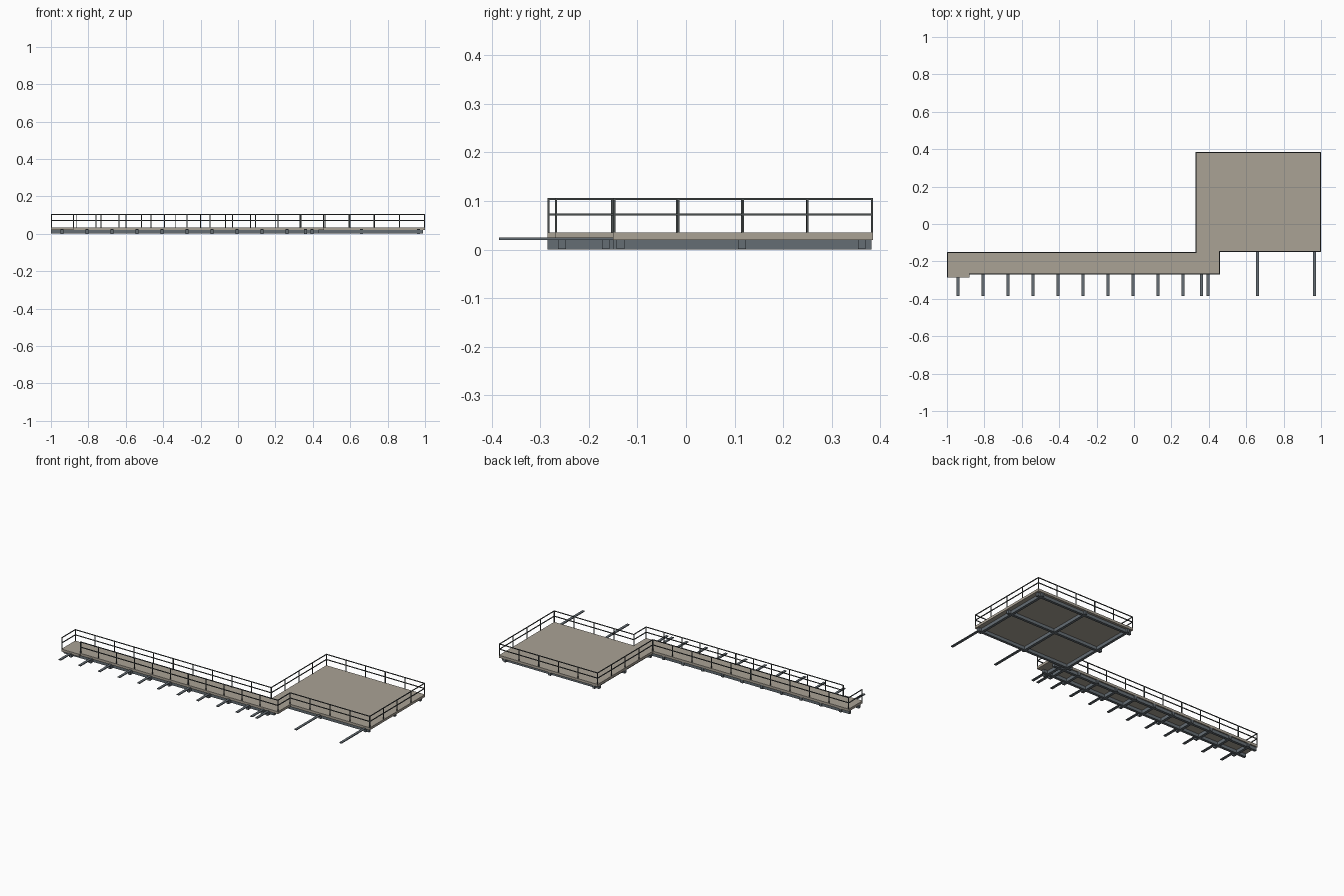
import bpy, bmesh
from mathutils import Vector

if "Cube" in bpy.data.objects:
    bpy.data.objects.remove(bpy.data.objects["Cube"], do_unlink=True)


def material(name, rgb):
    m = bpy.data.materials.new(name)
    m.use_nodes = True
    m.diffuse_color = (*rgb, 1)
    m.node_tree.nodes["Principled BSDF"].inputs["Base Color"].default_value = (*rgb, 1)
    return m


TAN = material("tan decking", (0.40, 0.36, 0.30))
STEEL = material("slate steel", (0.13, 0.155, 0.175))
DARK = material("dark railing", (0.07, 0.08, 0.08))


def add_box(bm, lo, hi):
    lo, hi = Vector(lo), Vector(hi)
    verts = bmesh.ops.create_cube(bm, size=1)["verts"]
    for v in verts:
        v.co = (lo + hi) / 2 + v.co * (hi - lo)


def finish(bm, name, mat):
    mesh = bpy.data.meshes.new(name)
    bm.to_mesh(mesh)
    bm.free()
    mesh.materials.append(mat)
    obj = bpy.data.objects.new(name, mesh)
    bpy.context.collection.objects.link(obj)
    return obj


def boxes(name, mat, spans):
    bm = bmesh.new()
    for lo, hi in spans:
        add_box(bm, lo, hi)
    return finish(bm, name, mat)


# Main levels and outline
BEAM_TOP, DECK_TOP, RAIL_TOP = 0.02, 0.035, 0.106
LEFT, INNER, END, RIGHT = -1.0, 0.33, 0.46, 1.0
FRONT, MID, BACK = -0.27, -0.15, 0.385
LANDING_X, LANDING_Y, TIP = -0.88, -0.285, -0.385


# Decks: one outline extruded to a solid slab
def deck(name, outline):
    bm = bmesh.new()
    face = bm.faces.new([bm.verts.new((x, y, BEAM_TOP)) for x, y in outline])
    ext = bmesh.ops.extrude_face_region(bm, geom=[face])["geom"]
    for v in ext:
        if isinstance(v, bmesh.types.BMVert):
            v.co.z = DECK_TOP
    bmesh.ops.recalc_face_normals(bm, faces=bm.faces)
    finish(bm, name, TAN)


deck("platform_deck", [(INNER, MID), (RIGHT, MID), (RIGHT, BACK), (INNER, BACK)])
deck("walkway_deck", [(LEFT, LANDING_Y), (LANDING_X, LANDING_Y), (LANDING_X, FRONT),
                      (END, FRONT), (END, MID), (LEFT, MID)])

# Under-deck beams
W = 0.008
platform_x = [0.36, 0.66, 0.965]
platform_y = [-0.135, 0.115, 0.362]
walkway_x = [-0.94 + 0.1335 * i for i in range(10)] + [0.36, 0.395]

boxes("platform_cross_beams", STEEL,
      [((INNER, y - W, 0.001), (0.99, y + W, BEAM_TOP)) for y in platform_y])
boxes("platform_joists", STEEL,
      [((x - W, MID, 0), (x + W, BACK - 0.003, BEAM_TOP)) for x in platform_x])
boxes("walkway_long_beams", STEEL,
      [((LEFT, y - W, 0.001), (END - 0.03, y + W, BEAM_TOP)) for y in (-0.255, -0.165)])
boxes("walkway_joists", STEEL,
      [((x - W, LANDING_Y, 0), (x + W, MID, BEAM_TOP)) for x in walkway_x])

# Thin support arms reaching out at the front
boxes("support_arms", STEEL,
      [((x - W, TIP, BEAM_TOP), (x + W, MID, 0.0245))
       for x in walkway_x + platform_x[1:]])


# Railings: evenly spaced posts with a top rail and a middle rail
def railing(name, start, end, bays):
    a, b = Vector(start), Vector(end)
    r = 0.0022
    bm = bmesh.new()
    for i in range(bays + 1):
        p = a.lerp(b, i / bays)
        add_box(bm, (p.x - r, p.y - r, DECK_TOP - 0.002), (p.x + r, p.y + r, RAIL_TOP))
    for z in (0.072, RAIL_TOP - r):
        add_box(bm, (min(a.x, b.x) - r, min(a.y, b.y) - r, z - r),
                (max(a.x, b.x) + r, max(a.y, b.y) + r, z + r))
    finish(bm, name, DARK)


E = 0.0022
railing("walkway_back_railing", (LEFT + E, MID - E), (INNER + E, MID - E), 10)
railing("walkway_front_railing", (LANDING_X, FRONT + E), (END - E, FRONT + E), 11)
railing("walkway_right_railing", (END - E, FRONT + E), (END - E, MID + E), 1)
railing("walkway_left_railing", (LEFT + E, LANDING_Y + E), (LEFT + E, MID - E), 1)
railing("platform_front_railing", (END - E, MID + E), (RIGHT - E, MID + E), 4)
railing("platform_left_railing", (INNER + E, MID - E), (INNER + E, BACK - E), 4)
railing("platform_right_railing", (RIGHT - E, MID + E), (RIGHT - E, BACK - E), 4)
railing("platform_back_railing", (INNER + E, BACK - E), (RIGHT - E, BACK - E), 5)
